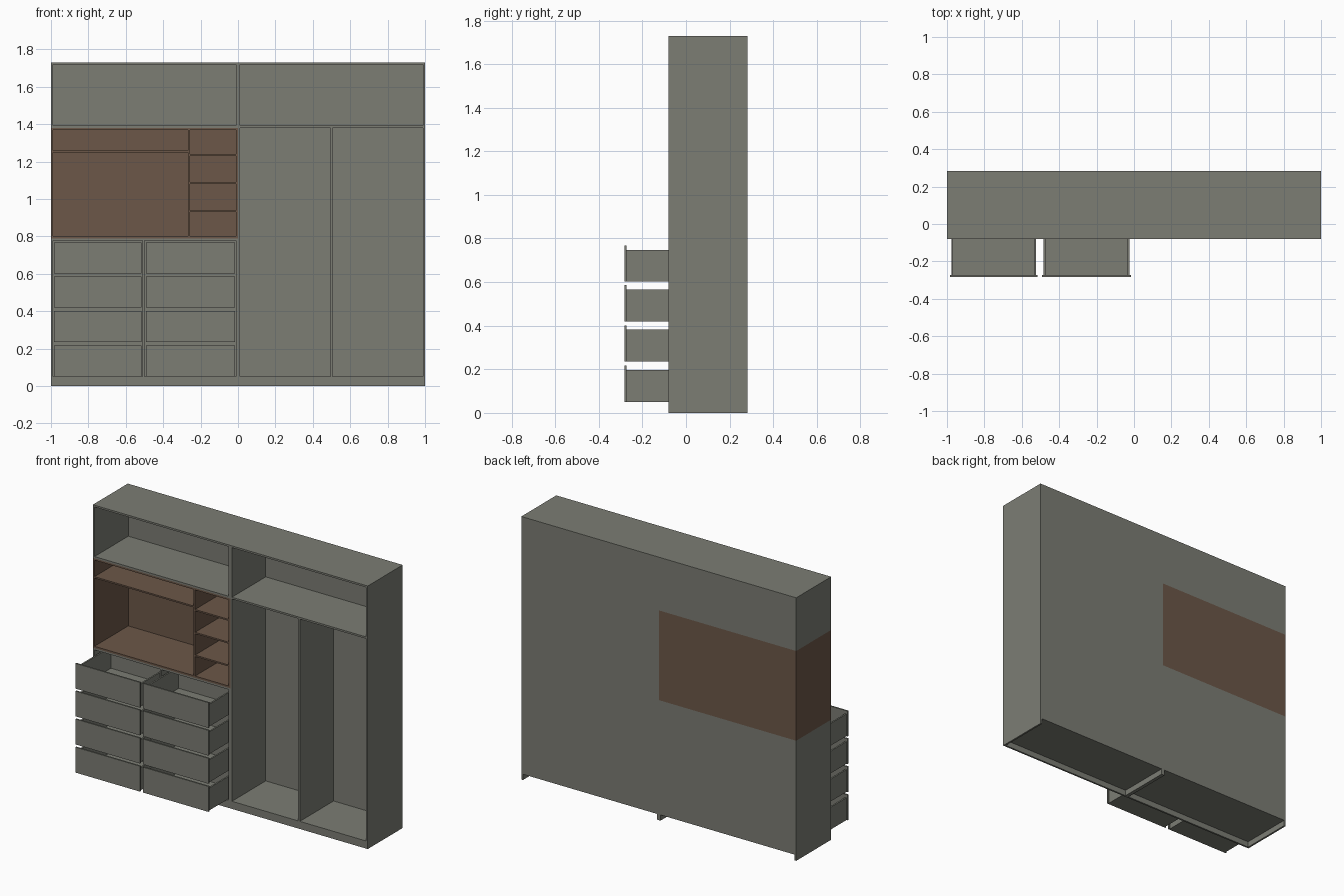
import bpy, bmesh

if "Cube" in bpy.data.objects:
    bpy.data.objects.remove(bpy.data.objects["Cube"])


def make_mat(name, rgb):
    m = bpy.data.materials.new(name)
    m.diffuse_color = (*rgb, 1)
    m.use_nodes = True
    m.node_tree.nodes["Principled BSDF"].inputs["Base Color"].default_value = m.diffuse_color
    return m


GREY = make_mat("warm_grey", (0.200, 0.205, 0.175))
BROWN = make_mat("walnut_brown", (0.150, 0.096, 0.065))

T = 0.012                    # board thickness
F, B = -0.08, 0.283          # carcass front and back
H, MID = 1.73, 1.38          # total height, underside of top compartment
FLOOR = 0.038                # underside of the floor board
NICHE = 0.79                 # bottom of the brown niche


def boards(name, boxes, mat):
    """One object made of boxes given as (x0, x1, y0, y1, z0, z1)."""
    bm = bmesh.new()
    for x0, x1, y0, y1, z0, z1 in boxes:
        vs = bmesh.ops.create_cube(bm, size=1)["verts"]
        for v in vs:
            v.co = (x1 if v.co.x > 0 else x0,
                    y1 if v.co.y > 0 else y0,
                    z1 if v.co.z > 0 else z0)
    me = bpy.data.meshes.new(name)
    bm.to_mesh(me)
    bm.free()
    me.materials.append(mat)
    ob = bpy.data.objects.new(name, me)
    bpy.context.collection.objects.link(ob)
    return ob


def shell(name, x0, x1, z0, z1, floor_z, mat, top=True):
    """Open-fronted box: two sides, back, floor and optional top."""
    parts = [(x0, x0 + T, F, B, z0, z1),
             (x1 - T, x1, F, B, z0, z1),
             (x0 + T, x1 - T, B - T, B, floor_z, z1),
             (x0 + T, x1 - T, F, B - T, floor_z, floor_z + T)]
    if top:
        parts.append((x0 + T, x1 - T, F, B - T, z1 - T, z1))
    boards(name, parts, mat)


# Carcasses
shell("drawer_carcass", -1, 0, 0, NICHE, FLOOR, GREY)
shell("niche_carcass", -1, 0, NICHE, MID, NICHE, BROWN)
shell("hanging_carcass", 0, 1, 0, MID, FLOOR, GREY, top=False)
for side, x in (("left", -1), ("right", 0)):
    shell(side + "_top_compartment", x, x + 1, MID, H, MID, GREY)
    # Plinth under the floor at the front
    boards(side + "_plinth", [(x + T, x + 1 - T, F, F + T, 0, FLOOR)], GREY)

# Upright dividers
boards("drawer_divider", [(-0.511, -0.499, F, B - T, FLOOR + T, NICHE - T)], GREY)
boards("hanging_divider", [(0.494, 0.506, F, B - T, FLOOR + T, MID)], GREY)
boards("niche_divider", [(-0.266, -0.256, F, B - T, NICHE + T, MID - T)], BROWN)

# Niche shelves
boards("niche_wide_shelf", [(-1 + T, -0.266, F, B - T, 1.25, 1.26)], BROWN)
for i, z in enumerate((0.93, 1.08, 1.23)):
    boards(f"niche_small_shelf_{i}", [(-0.256, -T, F, B - T, z, z + 0.01)], BROWN)

# Pulled-out drawers: front plate with an open box behind
FRONT, REAR = -0.283, 0.07
for c, (x0, x1) in enumerate(((-0.985, -0.515), (-0.492, -0.017))):
    for r, (z0, z1) in enumerate(((0.05, 0.217), (0.235, 0.402),
                                  (0.42, 0.586), (0.602, 0.768))):
        a, b = x0 + 0.008, x1 - 0.008
        y, top = FRONT + 0.01, z1 - 0.02
        boards(f"drawer_{c}_{r}", [
            (x0, x1, FRONT, y, z0, z1),
            (a, a + 0.01, y, REAR, z0, top),
            (b - 0.01, b, y, REAR, z0, top),
            (a + 0.01, b - 0.01, REAR - 0.01, REAR, z0, top),
            (a + 0.01, b - 0.01, y, REAR - 0.01, z0, z0 + 0.008)], GREY)
